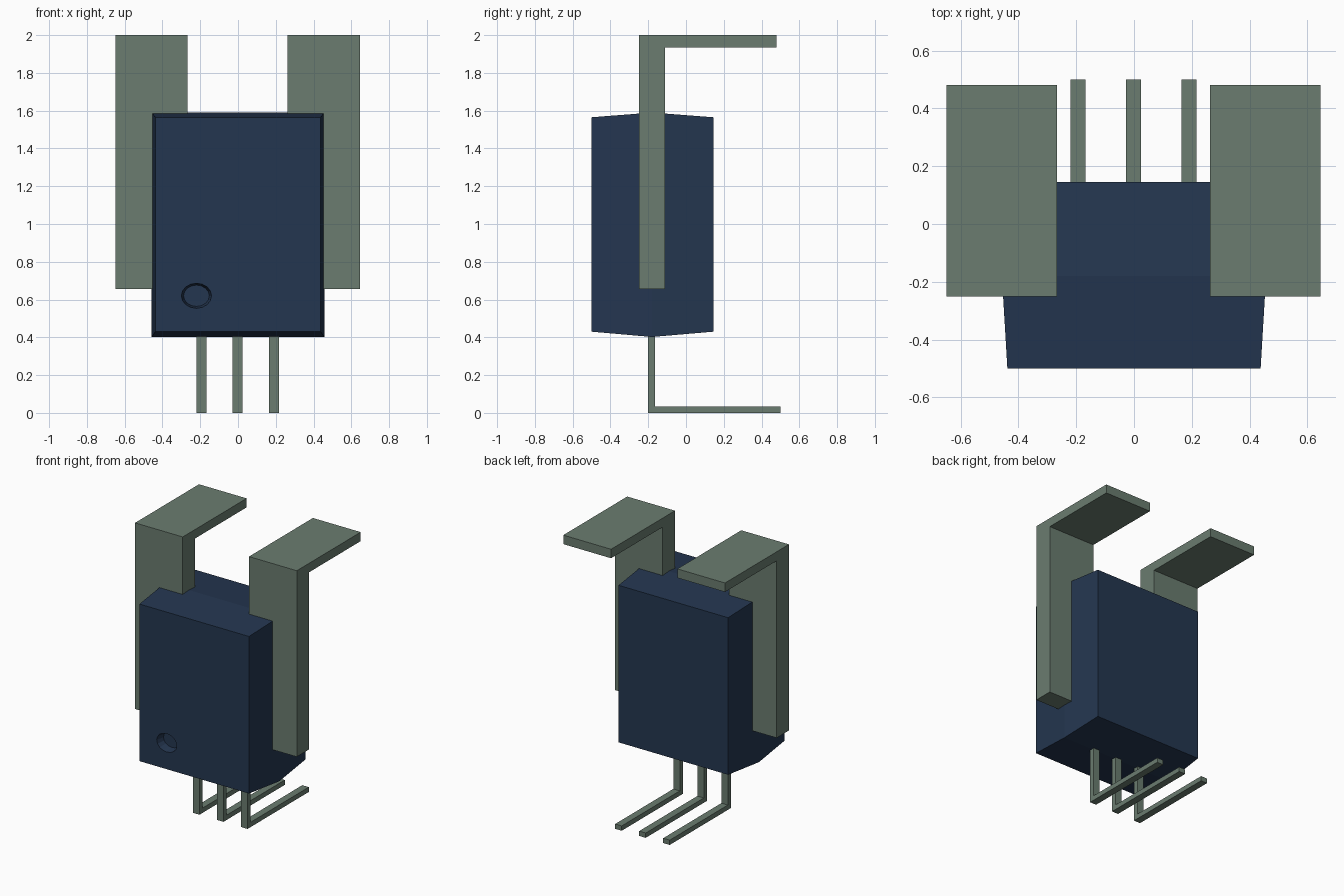
import bpy, bmesh, math

cube = bpy.data.objects.get("Cube")
if cube:
    bpy.data.objects.remove(cube, do_unlink=True)


def material(name, colour):
    m = bpy.data.materials.new(name)
    m.use_nodes = True
    m.diffuse_color = colour
    m.node_tree.nodes["Principled BSDF"].inputs["Base Color"].default_value = colour
    return m


navy = material("navy_plastic", (0.0176, 0.037, 0.08, 1))
metal = material("grey_green_metal", (0.145, 0.203, 0.162, 1))


def finish(bm, name, mat):
    bmesh.ops.recalc_face_normals(bm, faces=bm.faces)
    me = bpy.data.meshes.new(name)
    bm.to_mesh(me)
    bm.free()
    me.materials.append(mat)
    ob = bpy.data.objects.new(name, me)
    bpy.context.collection.objects.link(ob)
    return ob


def bent_strip(name, profile, x0, x1):
    """Extrude a side profile of (y, z) points across x."""
    bm = bmesh.new()
    face = bm.faces.new([bm.verts.new((x0, y, z)) for y, z in profile])
    ext = bmesh.ops.extrude_face_region(bm, geom=[face])
    verts = [g for g in ext["geom"] if isinstance(g, bmesh.types.BMVert)]
    bmesh.ops.translate(bm, verts=verts, vec=(x1 - x0, 0, 0))
    return finish(bm, name, mat=metal)


# Moulded body: three rectangles lofted front to back, widest at the parting line
bm = bmesh.new()
rings = []
for y, half, low, high in ((-0.5, 0.438, 0.43, 1.565),
                           (-0.18, 0.457, 0.402, 1.59),
                           (0.145, 0.438, 0.43, 1.565)):
    corners = ((-half, low), (half, low), (half, high), (-half, high))
    rings.append([bm.verts.new((x, y, z)) for x, z in corners])
for a, b in zip(rings, rings[1:]):
    for i in range(4):
        j = (i + 1) % 4
        bm.faces.new((a[i], a[j], b[j], b[i]))
bm.faces.new(rings[0])
bm.faces.new(rings[-1])
body = finish(bm, "body", navy)

# Oval marker dimple cut into the front
bpy.ops.mesh.primitive_cone_add(vertices=16, radius1=0.068, radius2=0.092, depth=0.12,
                                location=(-0.22, -0.5, 0.62),
                                rotation=(math.pi / 2, 0, 0), scale=(1, 0.83, 1))
cutter = bpy.context.object
cutter.name = "dimple_cutter"
cutter.hide_render = True
cutter.data.materials.append(navy)
cut = body.modifiers.new("dimple", 'BOOLEAN')
cut.operation = 'DIFFERENCE'
cut.solver = 'EXACT'
cut.object = cutter
bpy.context.view_layer.objects.active = body
bpy.ops.object.modifier_apply(modifier=cut.name)
bpy.data.objects.remove(cutter, do_unlink=True)

# Wide side tabs, bent back at the top
tab = [(-0.25, 0.655), (-0.11, 0.655), (-0.11, 1.935),
       (0.48, 1.935), (0.48, 2), (-0.25, 2)]
bent_strip("left_tab", tab, 0.263, 0.645)
bent_strip("right_tab", tab, -0.648, -0.267)

# Three thin pins, bent back at the foot
pin = [(-0.2, 0.45), (-0.2, 0), (0.5, 0), (0.5, 0.035), (-0.163, 0.035), (-0.163, 0.45)]
for name, x in (("right_pin", -0.194), ("middle_pin", -0.002), ("left_pin", 0.19)):
    bent_strip(name, pin, x - 0.026, x + 0.026)
